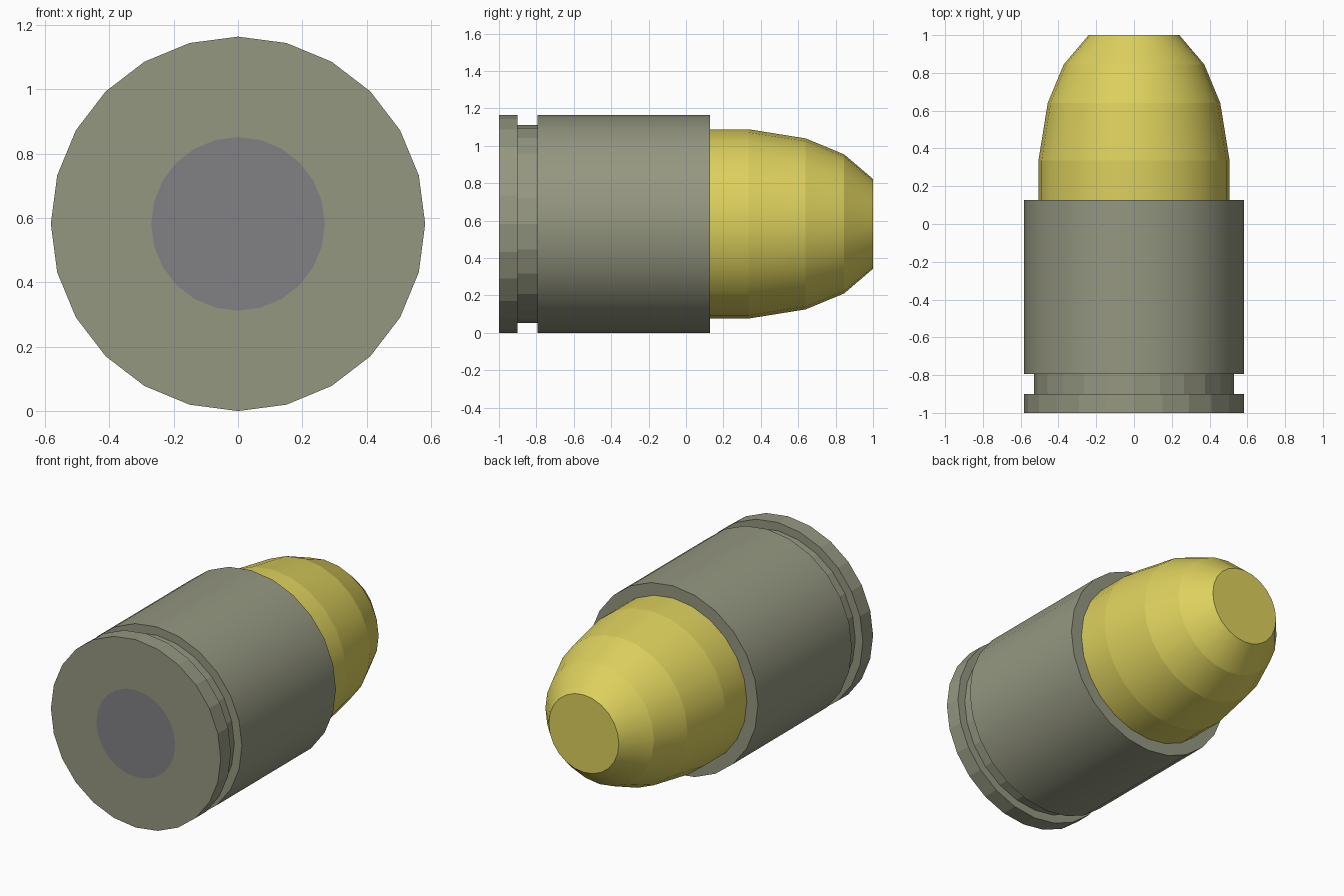
import bpy
import bmesh
from math import sin, cos, pi

if "Cube" in bpy.data.objects:
    bpy.data.objects.remove(bpy.data.objects["Cube"])

SIDES = 24
CENTRE_Z = 0.582


def material(name, rgb):
    mat = bpy.data.materials.new(name)
    mat.diffuse_color = (*rgb, 1.0)
    mat.use_nodes = True
    mat.node_tree.nodes["Principled BSDF"].inputs["Base Color"].default_value = mat.diffuse_color
    return mat


def lathe(name, profile, mat, cap_start=False, cap_end=False, flat_bands=()):
    """Revolve (y, radius) points around the y axis; rings stay crisp."""
    bm = bmesh.new()
    rings = []
    for y, r in profile:
        rings.append([bm.verts.new((r * cos(2 * pi * i / SIDES), y,
                                    CENTRE_Z + r * sin(2 * pi * i / SIDES)))
                      for i in range(SIDES)])
    for band, (a, b) in enumerate(zip(rings, rings[1:])):
        for i in range(SIDES):
            j = (i + 1) % SIDES
            face = bm.faces.new((a[i], b[i], b[j], a[j]))
            face.smooth = band not in flat_bands
    if cap_start:
        bm.faces.new(rings[0])
    if cap_end:
        bm.faces.new(rings[-1][::-1])
    for ring in rings:
        for i in range(SIDES):
            edge = bm.edges.get((ring[i], ring[(i + 1) % SIDES]))
            edge.smooth = False
    bm.normal_update()
    mesh = bpy.data.meshes.new(name)
    bm.to_mesh(mesh)
    bm.free()
    mesh.materials.append(mat)
    obj = bpy.data.objects.new(name, mesh)
    bpy.context.collection.objects.link(obj)
    return obj


case_mat = material("dull_metal", (0.30, 0.31, 0.22))
primer_mat = material("dark_grey", (0.22, 0.22, 0.23))
tip_mat = material("yellow_metal", (0.72, 0.63, 0.11))

# Case: base face, rim, extractor groove, body and mouth
lathe("case", [(-1.0, 0.27), (-1.0, 0.582), (-0.9, 0.582), (-0.9, 0.53),
               (-0.793, 0.53), (-0.793, 0.582), (0.127, 0.582), (0.127, 0.506)],
      case_mat, flat_bands=(0, 1, 2, 3, 4, 6))

# Primer: flush disc in the base
lathe("primer", [(-1.0, 0.27)], primer_mat, cap_start=True)

# Tip: faceted ogive with a flat nose
lathe("tip", [(0.127, 0.506), (0.335, 0.506), (0.64, 0.457),
              (0.845, 0.372), (1.0, 0.24)], tip_mat, cap_end=True)
